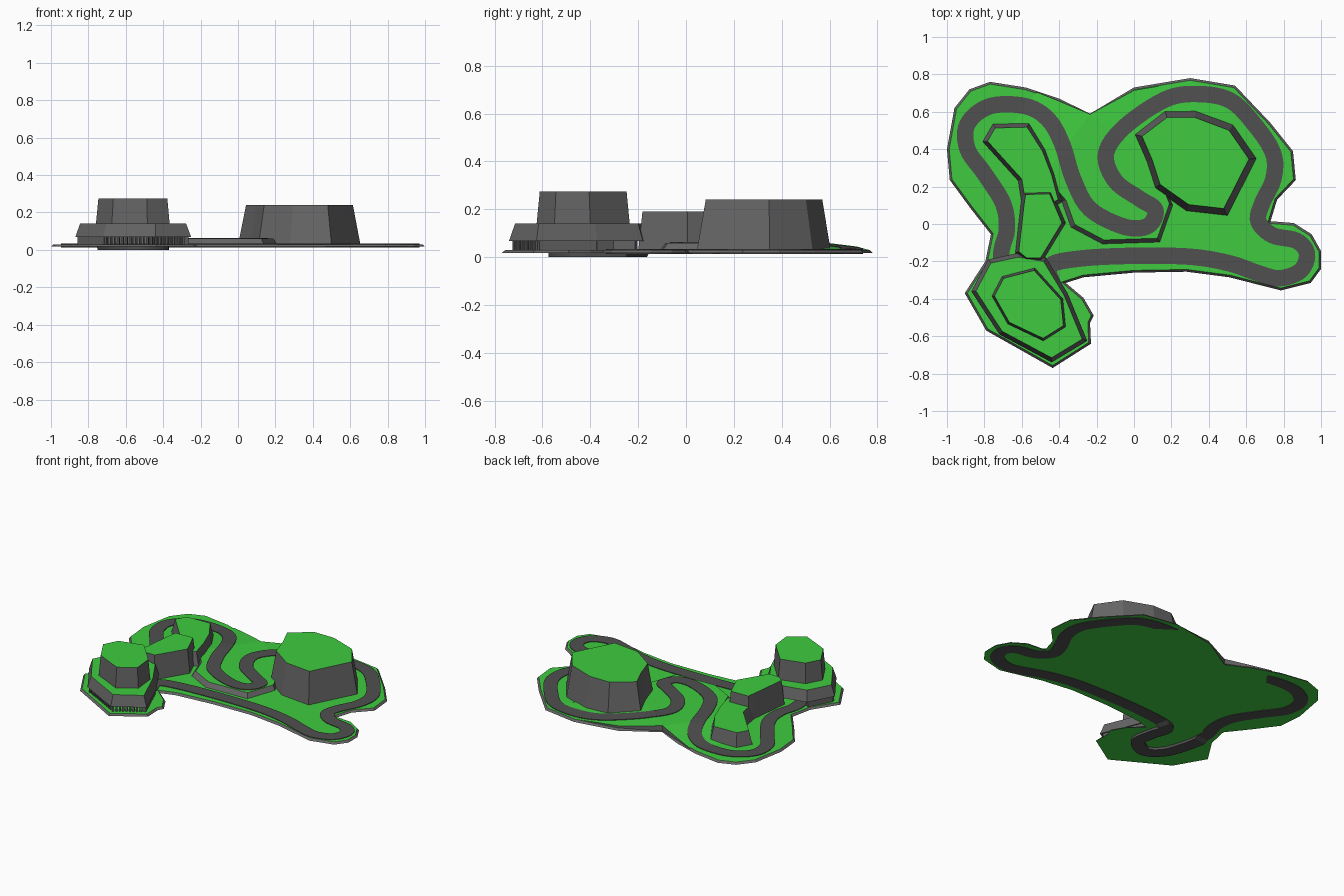
import bpy, bmesh, math
from mathutils import Vector

if "Cube" in bpy.data.objects:
    bpy.data.objects.remove(bpy.data.objects["Cube"])


def material(name, rgb):
    m = bpy.data.materials.new(name)
    m.diffuse_color = (*rgb, 1)
    m.use_nodes = True
    m.node_tree.nodes["Principled BSDF"].inputs["Base Color"].default_value = m.diffuse_color
    return m


GREEN = material("grass", (0.05, 0.6, 0.05))
GREY = material("rock", (0.13, 0.13, 0.13))
DARK = material("asphalt", (0.08, 0.08, 0.08))


def finish(name, bm, mats, flat_mat=None):
    bmesh.ops.recalc_face_normals(bm, faces=bm.faces)
    if flat_mat:
        for f in bm.faces:
            f.material_index = 1 if flat_mat(f.normal) else 0
    me = bpy.data.meshes.new(name)
    bm.to_mesh(me)
    bm.free()
    for m in mats:
        me.materials.append(m)
    ob = bpy.data.objects.new(name, me)
    bpy.context.collection.objects.link(ob)
    return ob


def inset(pts, d):
    """Move every edge of an outline inwards by d."""
    area = sum(a[0] * b[1] - b[0] * a[1] for a, b in zip(pts, pts[1:] + pts[:1]))
    s = 1 if area > 0 else -1
    out = []
    for i, p in enumerate(pts):
        p = Vector(p)
        e1 = (p - Vector(pts[i - 1])).normalized()
        e2 = (Vector(pts[(i + 1) % len(pts)]) - p).normalized()
        n1, n2 = Vector((-e1.y, e1.x)) * s, Vector((-e2.y, e2.x)) * s
        out.append(p + (n1 + n2) * d / max(0.5, 1 + n1.dot(n2)))
    return out


def mound(name, pts, z0, z1, d, green_below=False):
    """Tapered rock with a grass top."""
    bm = bmesh.new()
    lo = [bm.verts.new((p[0], p[1], z0)) for p in pts]
    hi = [bm.verts.new((p[0], p[1], z1)) for p in inset(pts, d)]
    bm.faces.new(lo)
    bm.faces.new(hi)
    for i in range(len(pts)):
        j = (i + 1) % len(pts)
        bm.faces.new((lo[i], lo[j], hi[j], hi[i]))
    return finish(name, bm, [GREY, GREEN],
                  lambda n: n.z > 0.9 or (green_below and n.z < -0.9))


def ground_height(x, y):
    """Flat ground with a raised terrace and its two ramps."""
    if x < -0.72 or x > 0.52 or y < -0.13:
        return 0.03
    u = (0.6 * x + 0.8 * y - 0.33) / 0.46
    w = (-0.8 * x + 0.6 * y - 0.54) / 0.30
    if x < -0.6 and y < 0.4:
        return 0.03
    return 0.06 - 0.03 * min(1, max(0, u, w))


# Base plate
outline = [(-1, .40), (-.96, .62), (-.88, .72), (-.77, .76), (-.58, .73), (-.40, .67),
           (-.235, .59), (0, .73), (.30, .78), (.54, .74), (.73, .54), (.85, .39),
           (.865, .235), (.765, .13), (.73, .015), (.855, .005), (.95, -.055), (1, -.145),
           (1, -.24), (.945, -.315), (.785, -.355), (.51, -.285), (.28, -.255), (0, -.26),
           (-.27, -.285), (-.365, -.315), (-.27, -.395), (-.215, -.49), (-.235, -.53),
           (-.23, -.64), (-.435, -.77), (-.79, -.57), (-.905, -.37), (-.795, -.2),
           (-.765, -.055), (-.875, .085), (-.985, .235)]
mound("base_plate", outline, 0.017, 0.03, 0.012, True)

# Raised terrace with an east and a west ramp
core = [(.21, .1), (.14, -.1), (-.17, -.11), (-.34, -.02), (-.39, .12), (-.48, .26),
        (-.235, .587), (.1, .3375)]
east = [(-.235, .587), (.1, .3375), (.5, .615), (.3, .765), (0, .715)]
west = [(-.235, .587), (-.395, .655), (-.52, .705), (-.7, .467), (-.48, .26)]
bm = bmesh.new()
for poly in (core, east, west):
    top, low = [], []
    for x, y in poly:
        k = 0.92 if y < 0.13 else 1.0
        top.append(bm.verts.new((-.05 + (x + .05) * k, .2 + (y - .2) * k, ground_height(x, y))))
        low.append(bm.verts.new((x, y, 0.025)))
    bm.faces.new(top)
    bm.faces.new(low)
    for i in range(len(poly)):
        j = (i + 1) % len(poly)
        bm.faces.new((low[i], low[j], top[j], top[i]))
finish("terrace", bm, [GREY, GREEN], lambda n: n.z > 0.9)

# Rock hills
mound("large_hill", [(0, .48), (.165, .605), (.33, .605), (.53, .53), (.655, .35), (.5, .045),
                     (.28, .07), (.11, .19), (.065, .33)], 0.025, 0.24, 0.035)
mound("low_hill", [(-.81, .44), (-.755, .535), (-.56, .54), (-.47, .40), (-.42, .27),
                   (-.38, .12), (-.45, .08), (-.6, .1), (-.62, .23)], 0.025, 0.12, 0.022)
mound("middle_hill", [(-.595, .175), (-.44, .18), (-.365, .005), (-.49, -.2), (-.58, -.2),
                      (-.635, -.155), (-.605, .11)], 0.025, 0.19, 0.018)
plateau = [(-.87, -.36), (-.78, -.19), (-.62, -.155), (-.47, -.18), (-.355, -.37),
           (-.25, -.625), (-.44, -.74), (-.72, -.59)]
mound("tunnel_roof", plateau, 0.068, 0.14, 0.022)
mound("tall_hill", [(-.76, -.385), (-.705, -.28), (-.53, -.235), (-.38, -.4), (-.365, -.55),
                    (-.485, -.625), (-.675, -.535)], 0.135, 0.275, 0.012)


# Tunnel side walls and the row of posts on the open side
def box_between(bm, a, b, half):
    d = (b - a).normalized()
    n = Vector((-d.y, d.x)) * half
    ring = [a + n, a - n, b - n, b + n]
    v = [[bm.verts.new((p.x, p.y, z)) for p in ring] for z in (0.025, 0.07)]
    bm.faces.new(v[0])
    bm.faces.new(v[1])
    for i in range(4):
        j = (i + 1) % 4
        bm.faces.new((v[0][i], v[0][j], v[1][j], v[1][i]))


edge = inset(plateau, 0.02)
mouth = edge[3].lerp(edge[4], 0.6)
walls = bmesh.new()
for a, b in ((edge[1], edge[0]), (edge[0], edge[7]), (mouth, edge[4]), (edge[4], edge[5])):
    box_between(walls, a, b, 0.012)
finish("tunnel_walls", walls, [GREY])

posts = bmesh.new()
for a, b, n in ((edge[7], edge[6], 12), (edge[6], edge[5], 9)):
    d = (b - a).normalized() * 0.006
    for i in range(n):
        c = a.lerp(b, i / n)
        box_between(posts, c - d, c + d, 0.006)
finish("tunnel_posts", posts, [GREY])

# Closed road loop
path = [(-.45, -.225), (-.29, -.185), (0, -.17), (.3, -.175), (.51, -.21), (.67, -.265),
        (.78, -.29), (.89, -.25), (.925, -.16), (.87, -.09), (.74, -.06), (.665, .015),
        (.685, .11), (.745, .24), (.745, .375), (.65, .525), (.515, .66), (.335, .695),
        (.165, .665), (-.05, .52), (-.15, .375), (-.1, .23), (.03, .135), (.115, .075),
        (.075, -.01), (-.05, -.015), (-.235, .08), (-.325, .24), (-.385, .43), (-.46, .56),
        (-.58, .63), (-.77, .63), (-.89, .535), (-.89, .4), (-.8, .27), (-.7, .11),
        (-.68, -.03), (-.71, -.16), (-.685, -.32), (-.63, -.46), (-.53, -.53), (-.42, -.46),
        (-.43, -.34), (-.50, -.27)][:-1]
P = [Vector(p) for p in path]
N, STEPS, HALF = len(P), 6, 0.044
line = []
for i in range(N):
    a, b, c, d = P[i - 1], P[i], P[(i + 1) % N], P[(i + 2) % N]
    for s in range(STEPS):
        t = s / STEPS
        line.append(0.5 * (2 * b + (c - a) * t + (2 * a - 5 * b + 4 * c - d) * t * t
                           + (3 * b - a - 3 * c + d) * t ** 3))
bm = bmesh.new()
rings = []
for i, p in enumerate(line):
    t = (line[(i + 1) % len(line)] - line[i - 1]).normalized()
    n = Vector((-t.y, t.x)) * HALF
    l, r = p + n, p - n
    tunnel = p.y < -0.2 and p.x < -0.39
    # The road dips below the plate inside the tunnel
    lift = lambda q: ground_height(q.x, q.y)
    zl, zr = lift(l), lift(r)
    if p.y < -0.1:
        zl = zr = 0.03
    bl, br = (0, 0) if tunnel else (zl - 0.016, zr - 0.016)
    rings.append([bm.verts.new(v) for v in ((l.x, l.y, zl + .004), (r.x, r.y, zr + .004),
                                            (r.x, r.y, br), (l.x, l.y, bl))])
for i, a in enumerate(rings):
    b = rings[(i + 1) % len(rings)]
    for k in range(4):
        m = (k + 1) % 4
        bm.faces.new((a[k], a[m], b[m], b[k]))
finish("road", bm, [DARK])
